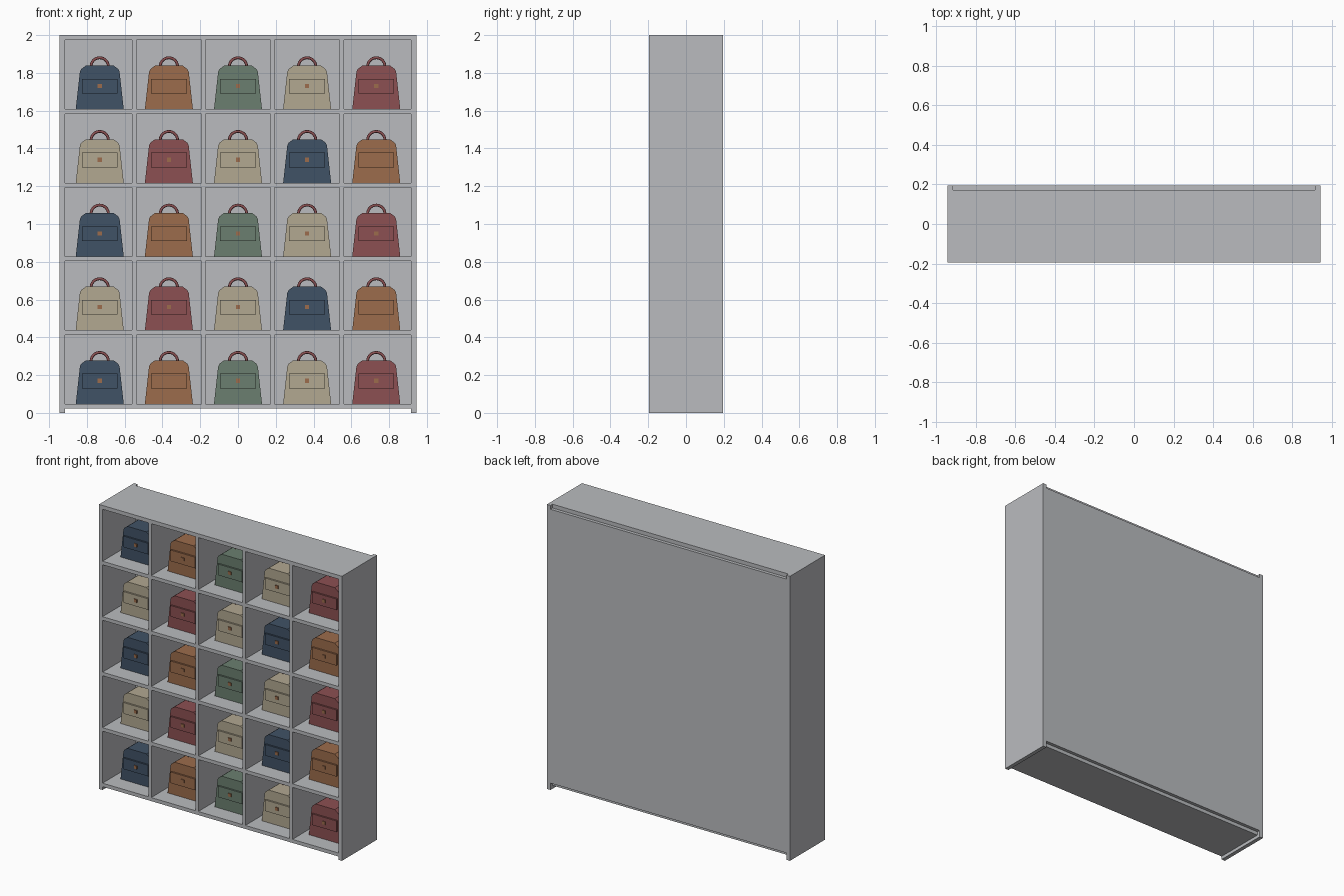
import bpy, bmesh, math
from mathutils import Matrix, Vector

cube = bpy.data.objects.get("Cube")
if cube:
    bpy.data.objects.remove(cube, do_unlink=True)


def material(name, rgb):
    m = bpy.data.materials.new(name)
    m.use_nodes = True
    m.diffuse_color = (*rgb, 1)
    m.node_tree.nodes["Principled BSDF"].inputs["Base Color"].default_value = (*rgb, 1)
    return m


grey = material("grey_panel", (0.49, 0.50, 0.52))
navy = material("navy_leather", (0.051, 0.084, 0.133))
brown = material("brown_leather", (0.332, 0.150, 0.072))
green = material("green_leather", (0.147, 0.212, 0.162))
tan = material("tan_leather", (0.445, 0.392, 0.283))
red = material("red_leather", (0.262, 0.080, 0.084))


def add(name, bm, mat, loc=(0, 0, 0)):
    bmesh.ops.recalc_face_normals(bm, faces=bm.faces)
    me = bpy.data.meshes.new(name)
    bm.to_mesh(me)
    bm.free()
    me.materials.append(mat)
    ob = bpy.data.objects.new(name, me)
    ob.location = loc
    bpy.context.collection.objects.link(ob)
    return ob


def box(name, x, y, z, mat, loc=(0, 0, 0)):
    """Box from (min, max) ranges on each axis."""
    bm = bmesh.new()
    size = [b - a for a, b in (x, y, z)]
    mid = Vector([(a + b) / 2 for a, b in (x, y, z)])
    bmesh.ops.create_cube(bm, size=1, matrix=Matrix.Translation(mid) @ Matrix.Diagonal((*size, 1)))
    return add(name, bm, mat, loc)


# Cabinet shell
W, IN, D, BACK, T = 0.945, 0.917, 0.195, 0.172, 0.025
PITCH_X, PITCH_Z, FLOOR = 0.366, 0.39, 0.048
for side, s in (("left", 1), ("right", -1)):
    box(side + "_side_panel", sorted((s * IN, s * W)), (-D, D), (0, 2), grey)
box("back_panel", (-IN, IN), (BACK, D), (FLOOR, 1.973), grey)
box("top_panel", (-IN, IN), (-D, BACK), (1.973, 2), grey)

# Shelves, and dividers between them
for r in range(5):
    z = FLOOR + r * PITCH_Z
    box(f"shelf_{r + 1}", (-IN, IN), (-D, BACK), (z - T, z), grey)
    for c in range(4):
        x = (c - 1.5) * PITCH_X
        box(f"divider_{r + 1}_{c + 1}", (x - 0.011, x + 0.011), (-D, BACK),
            (z, z + PITCH_Z - T), grey)

# Handbags
FRONT, REAR = -0.077, 0.168
MID = (FRONT + REAR) / 2
HALF_PROFILE = [(0.127, 0), (0.105, 0.198), (0.098, 0.212), (0.074, 0.23)]


def bag_body(name, mat, loc):
    bm = bmesh.new()
    outline = HALF_PROFILE + [(-x, z) for x, z in reversed(HALF_PROFILE)]
    face = bm.faces.new([bm.verts.new((x, FRONT, z)) for x, z in outline])
    ext = bmesh.ops.extrude_face_region(bm, geom=[face])
    moved = [v for v in ext["geom"] if isinstance(v, bmesh.types.BMVert)]
    bmesh.ops.translate(bm, verts=moved, vec=(0, REAR - FRONT, 0))
    return add(name, bm, mat, loc)


def bag_handle(name, mat, loc):
    # Small ring swept through a half turn
    bm = bmesh.new()
    ring = bmesh.ops.create_circle(bm, segments=8, radius=0.0075,
                                   matrix=Matrix.Translation((0.046, MID, 0.226)))
    edges = list({e for v in ring["verts"] for e in v.link_edges})
    bmesh.ops.spin(bm, geom=ring["verts"] + edges, cent=(0, MID, 0.226),
                   axis=(0, -1, 0), angle=math.pi, steps=14)
    ob = add(name, bm, mat, loc)
    ob.data.shade_smooth()
    return ob


odd_row = (navy, brown, green, tan, red)
even_row = (tan, red, tan, navy, brown)
for r in range(5):
    for c, mat in enumerate(even_row if r % 2 else odd_row):
        loc = ((c - 2) * PITCH_X, 0, FLOOR + r * PITCH_Z)
        tag = f"_{r + 1}_{c + 1}"
        bag_body("bag_body" + tag, mat, loc)
        box("bag_flap" + tag, (-0.095, 0.095), (FRONT - 0.012, FRONT), (0.082, 0.16), mat, loc)
        box("bag_clasp" + tag, (-0.011, 0.011), (FRONT - 0.018, FRONT - 0.012),
            (0.111, 0.133), brown, loc)
        bag_handle("bag_handle" + tag, red, loc)
